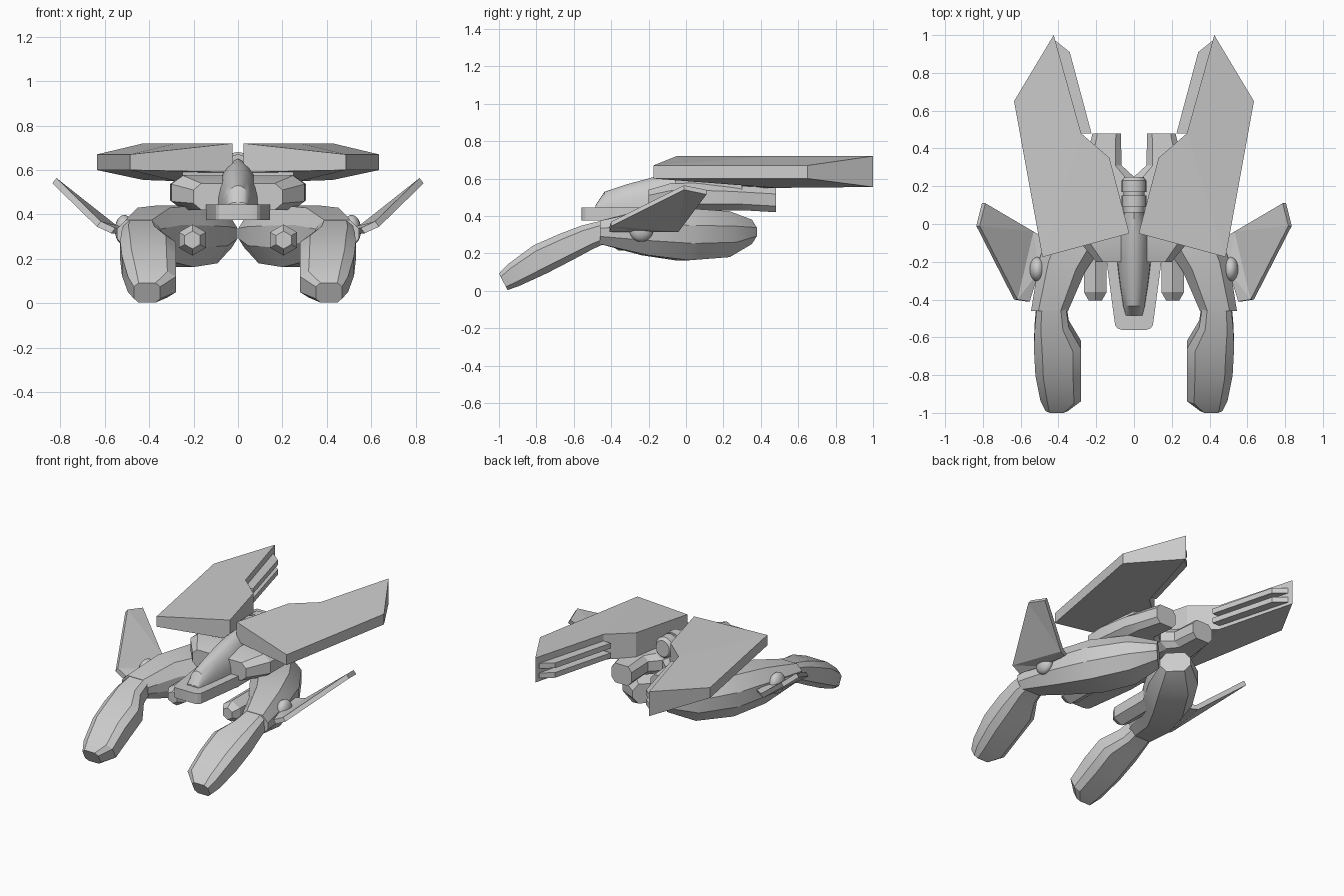
import bpy, bmesh
from math import sin, cos, pi
from mathutils import Vector as V

if "Cube" in bpy.data.objects:
    bpy.data.objects.remove(bpy.data.objects["Cube"])


def build(name, rings, mirror=True, smooth=True, caps=None):
    """Skin a stack of equal-length closed rings; caps may split the end faces."""
    bm = bmesh.new()
    rows = [[bm.verts.new(p) for p in r] for r in rings]
    n = len(rows[0])
    for a, b in zip(rows, rows[1:]):
        for i in range(n):
            j = (i + 1) % n
            bm.faces.new((a[i], a[j], b[j], b[i]))
    for row in (rows[0], rows[-1]):
        for idx in caps or [range(n)]:
            bm.faces.new([row[i] for i in idx])
    bmesh.ops.recalc_face_normals(bm, faces=bm.faces)
    me = bpy.data.meshes.new(name)
    bm.to_mesh(me)
    bm.free()
    ob = bpy.data.objects.new(name, me)
    bpy.context.collection.objects.link(ob)
    finish(ob, mirror, smooth)
    return ob


def finish(ob, mirror, smooth):
    bpy.ops.object.select_all(action='DESELECT')
    bpy.context.view_layer.objects.active = ob
    ob.select_set(True)
    if smooth:
        bpy.ops.object.shade_smooth_by_angle(angle=0.5)
    if mirror:
        ob.modifiers.new("mirror", 'MIRROR')


def octagon(c, u, w, k=0.55, m=0.5):
    """Chamfered rectangle round c, with half-axes u and w."""
    pts = [(1, -m), (1, m), (k, 1), (-k, 1), (-1, m), (-1, -m), (-k, -1), (k, -1)]
    return [V(c) + V(u) * a + V(w) * b for a, b in pts]


def slab(pts, lo, hi):
    return [[(x, y, lo) for x, y in pts], [(x, y, hi) for x, y in pts]]


# Big upper wings: thick slabs thinning to the outer edge
top = [(.025, -.05, .72), (.485, -.175, .67), (.635, .65, .67),
       (.425, 1, .72), (.28, .48, .72), (.13, .35, .72)]
low = [.59, .60, .60, .555, .55, .55]
build("upper_wing", [[(x, y, z) for (x, y, _), z in zip(top, low)], top],
      smooth=False, caps=[(0, 1, 4, 5), (1, 2, 3, 4)])

# Louvres along the inner rear edge of the wings
fin = [(.43, .97), (.415, .97), (.34, .91), (.225, .48), (.30, .48)]
for i, z in enumerate((.575, .64)):
    build(f"wing_louvre_{i + 1}", slab(fin, z, z + .035), smooth=False)

# Upper body splitting into two engine blocks
body = []
for y, x0, x1, z0, z1 in [(-.2, 0, .2, .42, .54), (-.08, 0, .3, .42, .575),
                          (.05, 0, .305, .425, .575), (.25, 0, .28, .43, .565),
                          (.31, .065, .26, .43, .56), (.48, .07, .22, .42, .55)]:
    body.append(octagon(((x0 + x1) / 2, y, (z0 + z1) / 2),
                        ((x1 - x0) / 2, 0, 0), (0, 0, (z1 - z0) / 2), .65))
build("engine_body", body)

# Pylons joining wings to body
build("wing_pylon", slab([(.06, -.02), (.25, -.06), (.25, .3), (.15, .3)], .5, .62), smooth=False)

# Cockpit base plate with rounded nose
nose = [(.145, 0), (.145, -.2), (.105, -.5)]
nose += [(.065 + .04 * cos(a), -.515 - .045 * sin(a)) for a in (pi / 6, pi / 3, pi / 2)]
nose += [(-x, y) for x, y in reversed(nose)]
build("cockpit_base", slab(nose, .375, .445), mirror=False)

# Canopy: half-round sections, raked windscreen at the front
canopy = []
for y, w, z in [(-.485, .045, .455), (-.435, .057, .53), (-.32, .075, .568), (-.18, .092, .606),
                (-.05, .1, .635), (.06, .065, .65), (.12, .04, .65)]:
    canopy.append([(w * cos(pi * i / 12), y, .44 + (z - .44) * sin(pi * i / 12)) for i in range(13)])
build("canopy", canopy, mirror=False)

# Ribbed spine behind the canopy
spine = []
for y, r in [(.06, .055), (.09, .055), (.09, .065), (.15, .065), (.15, .055), (.17, .055),
             (.17, .065), (.23, .065), (.25, .05)]:
    spine.append([(r * cos(pi * i / 8), y, .61 + 1.1 * r * sin(pi * i / 8)) for i in range(16)])
build("spine", spine, mirror=False)

# Upper arms: curved beams meeting in a V at the rear
arm = []
for x, y, dx, dy, z0, z1 in [(.068, .313, .066, .066, .25, .38), (.165, .18, .12, .09, .18, .425),
                             (.285, -.02, .14, .065, .163, .44), (.38, -.22, .122, .03, .19, .43),
                             (.447, -.46, .098, 0, .25, .375)]:
    arm.append(octagon((x, y, (z0 + z1) / 2), (dx, dy, 0), (0, 0, (z1 - z0) / 2), .6, .35))
build("upper_arm", arm)

# Forearms: drooping claws
claw = []
for y, z, x0, x1, h in [(-.43, .32, .36, .515, .06), (-.53, .285, .345, .525, .07),
                        (-.64, .235, .28, .53, .078), (-.78, .168, .28, .522, .083),
                        (-.92, .085, .28, .495, .066), (-.977, .048, .35, .468, .05)]:
    claw.append(octagon(((x0 + x1) / 2, y, z), ((x1 - x0) / 2, 0, 0),
                        (0, -.45 * h, .89 * h), .65, .6))
build("forearm", claw)

# Side fins swept out and up, with a thickness along their normal
side = [(.805, .11, .515), (.835, -.01, .54), (.635, -.40, .345), (.57, -.41, .315),
        (.52, -.25, .315), (.495, -.07, .315), (.55, -.04, .315)]
up = V((-.018, 0, .024))
build("side_fin", [side, [V(p) + up for p in side]], smooth=False,
      caps=[(0, 1, 6), (1, 2, 6), (2, 3, 4), (2, 4, 6), (4, 5, 6)])

# Round joint where each fin meets the arm
bpy.ops.mesh.primitive_uv_sphere_add(segments=20, ring_count=12, radius=1)
joint = bpy.context.object
joint.name = "fin_joint"
for v in joint.data.vertices:
    v.co = (.512 + v.co.x * .042, -.24 + v.co.y * .066, .33 + v.co.z * .068)
finish(joint, True, True)

# Hexagonal guns under the body
gun = [[(.205 + r * sin(pi * i / 3), y, .285 + r * cos(pi * i / 3)) for i in range(6)]
       for y, r in [(-.05, .07), (-.36, .07), (-.405, .04)]]
build("gun", gun, smooth=False)
